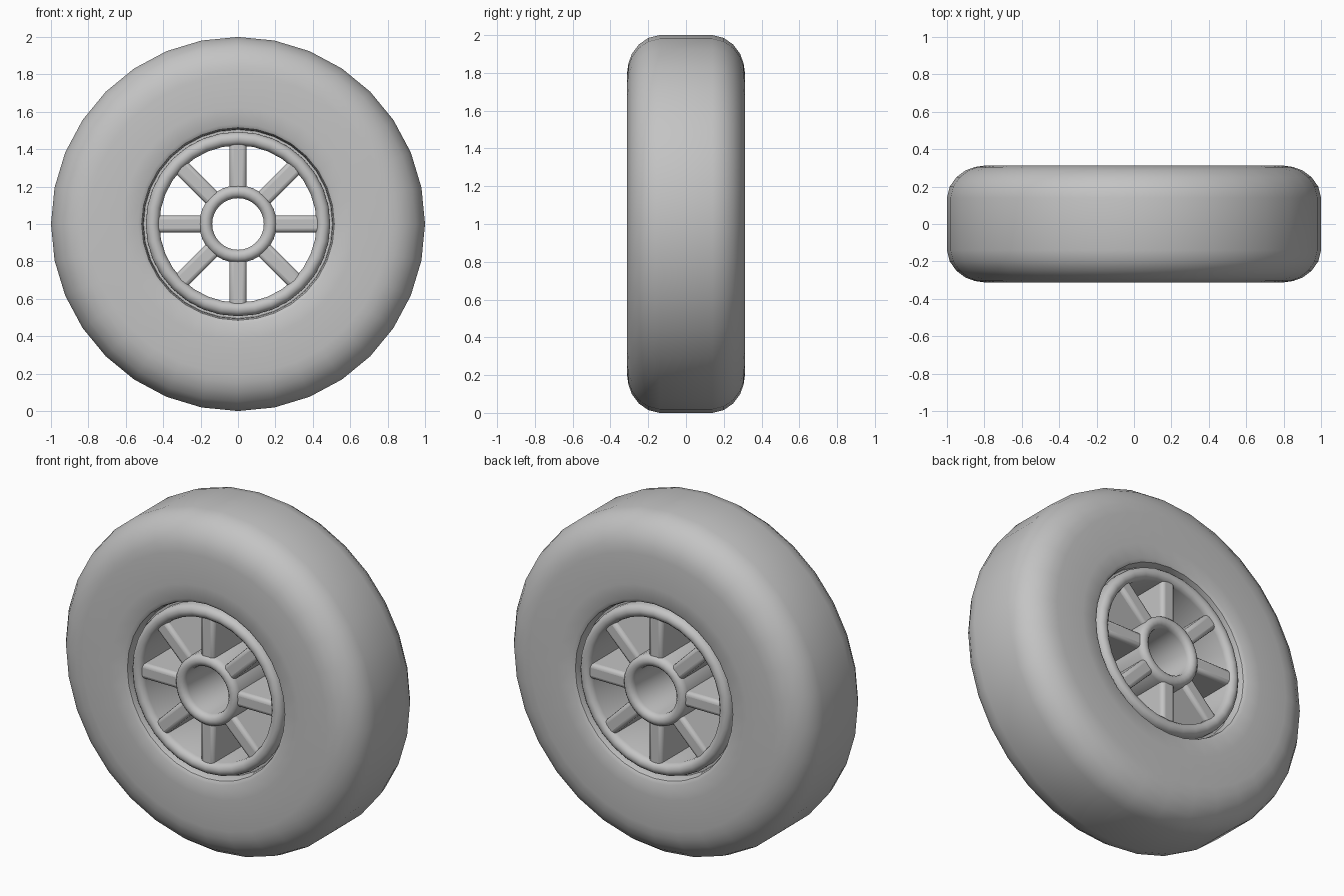
import bpy, math
from mathutils import Matrix

cube = bpy.data.objects.get("Cube")
if cube:
    bpy.data.objects.remove(cube, do_unlink=True)

SEGMENTS = 32

grey = bpy.data.materials.new("plain grey")
grey.use_nodes = True
colour = (0.55, 0.55, 0.55, 1)
grey.diffuse_color = colour
grey.node_tree.nodes["Principled BSDF"].inputs["Base Color"].default_value = colour


def finish(obj, angle=40):
    obj.data.materials.append(grey)
    bpy.ops.object.select_all(action='DESELECT')
    obj.select_set(True)
    bpy.context.view_layer.objects.active = obj
    bpy.ops.object.shade_smooth_by_angle(angle=math.radians(angle))
    return obj


def lathe(name, half):
    """Turn a (radius, depth) half profile, mirrored front to back, about the axle."""
    loop = half + [(r, -y) for r, y in reversed(half)]
    n = len(loop)
    verts, faces = [], []
    for i in range(SEGMENTS):
        a = math.tau * i / SEGMENTS
        verts += [(r * math.cos(a), y, 1 + r * math.sin(a)) for r, y in loop]
        j = (i + 1) % SEGMENTS
        for k in range(n):
            m = (k + 1) % n
            faces.append((i * n + k, i * n + m, j * n + m, j * n + k))
    mesh = bpy.data.meshes.new(name)
    mesh.from_pydata(verts, [], faces)
    obj = bpy.data.objects.new(name, mesh)
    bpy.context.collection.objects.link(obj)
    return finish(obj)


def rounded_ring(inner, outer, depth, steps=6):
    """Half profile of a tube wall whose end is rounded."""
    mid, rad = (inner + outer) / 2, (outer - inner) / 2
    return [(mid + rad * math.cos(math.pi * k / steps),
             depth - rad + rad * math.sin(math.pi * k / steps))
            for k in range(steps + 1)]


# Tyre: flat tread, round shoulders, flat sidewalls and a rolled bead
lathe("tyre", [(1.0, 0.14), (0.985, 0.20), (0.95, 0.25), (0.90, 0.287),
               (0.85, 0.305), (0.80, 0.312), (0.62, 0.312), (0.535, 0.31),
               (0.515, 0.298), (0.508, 0.275), (0.505, 0.24), (0.47, 0.24)])

# Rim and hub: round-ended tubes
lathe("rim", rounded_ring(0.42, 0.493, 0.307))
lathe("hub", rounded_ring(0.138, 0.207, 0.307))

# Spokes: full-depth bars with softened long edges
for i in range(8):
    bpy.ops.mesh.primitive_cube_add(size=1)
    spoke = bpy.context.object
    spoke.name = f"spoke_{i + 1}"
    spoke.data.transform(Matrix.Translation((0.315, 0, 0)) @ Matrix.Diagonal((0.27, 0.58, 0.09, 1)))
    spoke.location.z = 1
    spoke.rotation_euler.y = math.tau * i / 8
    bevel = spoke.modifiers.new("soft edges", 'BEVEL')
    bevel.width = 0.022
    bevel.segments = 3
    finish(spoke)
    bpy.ops.object.modifier_apply(modifier=bevel.name)
    bpy.ops.object.shade_smooth_by_angle(angle=math.radians(40))
